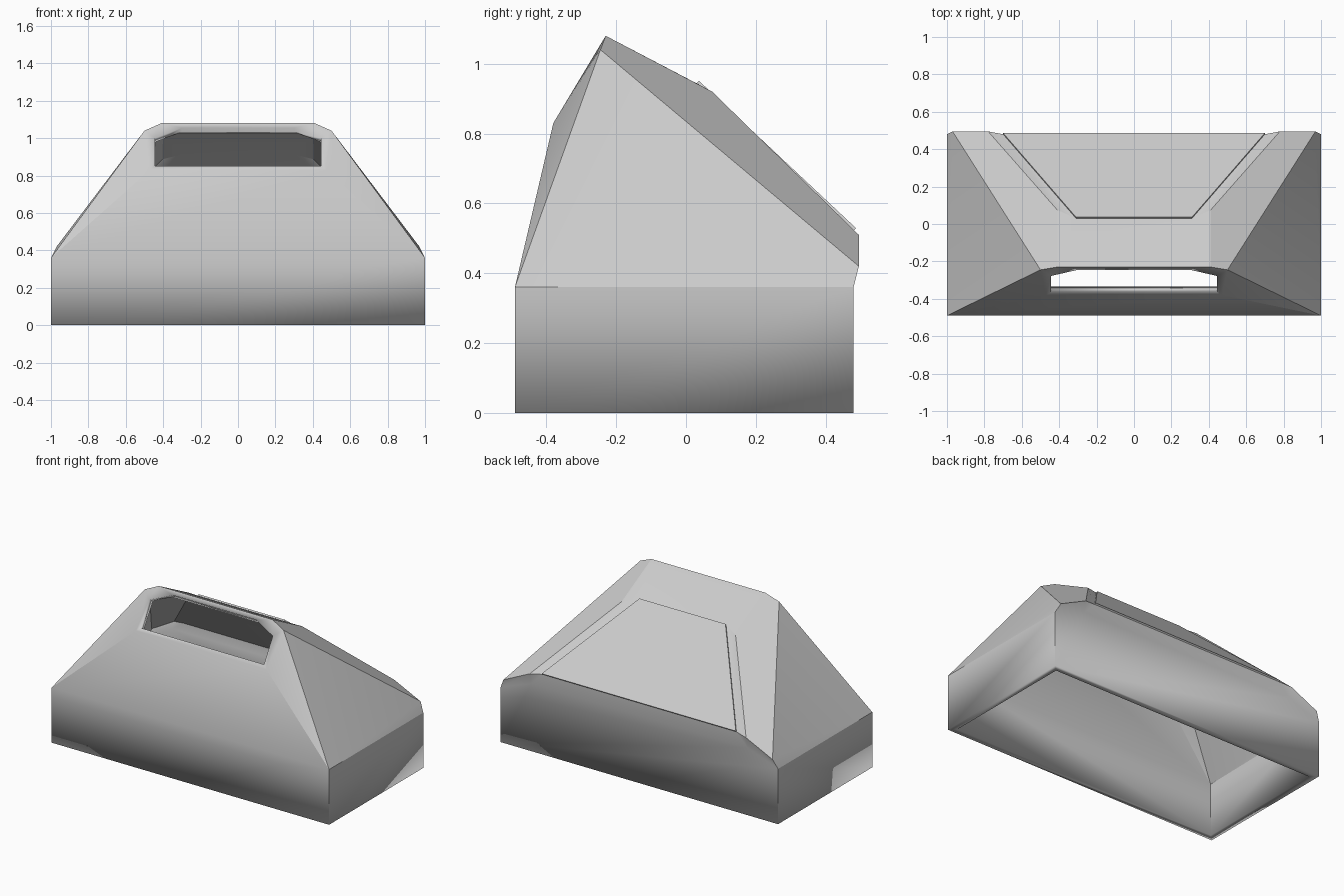
import bpy, bmesh
from mathutils import Vector

cube = bpy.data.objects.get("Cube")
if cube:
    bpy.data.objects.remove(cube, do_unlink=True)

grey = bpy.data.materials.new("plain grey")
grey.use_nodes = True
colour = (0.6, 0.6, 0.6, 1)
grey.diffuse_color = colour
grey.node_tree.nodes["Principled BSDF"].inputs["Base Color"].default_value = colour

# Corner points on the +x half; an upper-case letter means the mirrored corner
corners = {
    "a": (1, -.49, 0), "b": (1, .48, 0),              # base
    "c": (1, -.49, .36), "d": (1, .48, .36),          # shoulder
    "e": (.97, .495, .42), "i": (.78, .495, .51),     # rear overhang
    "p": (.78, .48, .44),
    "f": (.5, -.245, 1.04), "g": (.41, -.23, 1.08),   # crown
    "h": (.41, .075, .92),                            # rear roof bend
    "j": (.47, -.38, .83),                            # front face top
    "k": (.445, -.368, .85), "l": (.445, -.278, 1.0), # mouth opening
    "m": (.3, -.245, 1.055),
    "n": (.31, .03, .944), "o": (.7, .48, .522),      # rear panel seat
}


def point(letter):
    x, y, z = corners[letter.lower()]
    return Vector((-x if letter.isupper() else x, y, z))


def finish(name, bm):
    mesh = bpy.data.meshes.new(name)
    bm.to_mesh(mesh)
    bm.free()
    mesh.materials.append(grey)
    obj = bpy.data.objects.new(name, mesh)
    bpy.context.collection.objects.link(obj)
    return obj


# Hollow hood: open at the bottom and at the front mouth
central = ["AacC", "CcjJ", "JjkK", "MmgG", "GghnNH", "NnoO", "BbdpoOPD"]
sided = ["abdc", "cde", "cef", "feihg", "hion", "deip", "pio",
         "cfj", "jklf", "lmgf"]
bm = bmesh.new()
verts = {s: bm.verts.new(point(s)) for c in corners for s in (c, c.upper())}
for face in central + sided + [s.upper() for s in sided]:
    bm.faces.new([verts[s] for s in face])
bmesh.ops.recalc_face_normals(bm, faces=bm.faces[:])
bm.faces.ensure_lookup_table()
if bm.faces[0].normal.y > 0:
    bmesh.ops.reverse_faces(bm, faces=bm.faces[:])
hood = finish("hood_shell", bm)
bpy.ops.object.select_all(action="DESELECT")
bpy.context.view_layer.objects.active = hood
hood.select_set(True)
bpy.ops.object.shade_smooth_by_angle(angle=0.35)
wall = hood.modifiers.new("wall", "SOLIDIFY")
wall.thickness = 0.04
wall.offset = -1
wall.use_even_offset = True

# Slightly raised plate on the rear slope
bm = bmesh.new()
seat = [point(s) for s in "NnoO"]
normal = (seat[2] - seat[1]).cross(seat[0] - seat[1]).normalized()
if normal.z < 0:
    normal.negate()
low = [bm.verts.new(p - normal * 0.005) for p in seat]
high = [bm.verts.new(p + normal * 0.01) for p in seat]
bm.faces.new(low)
bm.faces.new(high)
for n in range(4):
    m = (n + 1) % 4
    bm.faces.new((low[n], low[m], high[m], high[n]))
bmesh.ops.recalc_face_normals(bm, faces=bm.faces[:])
finish("rear_panel", bm)
